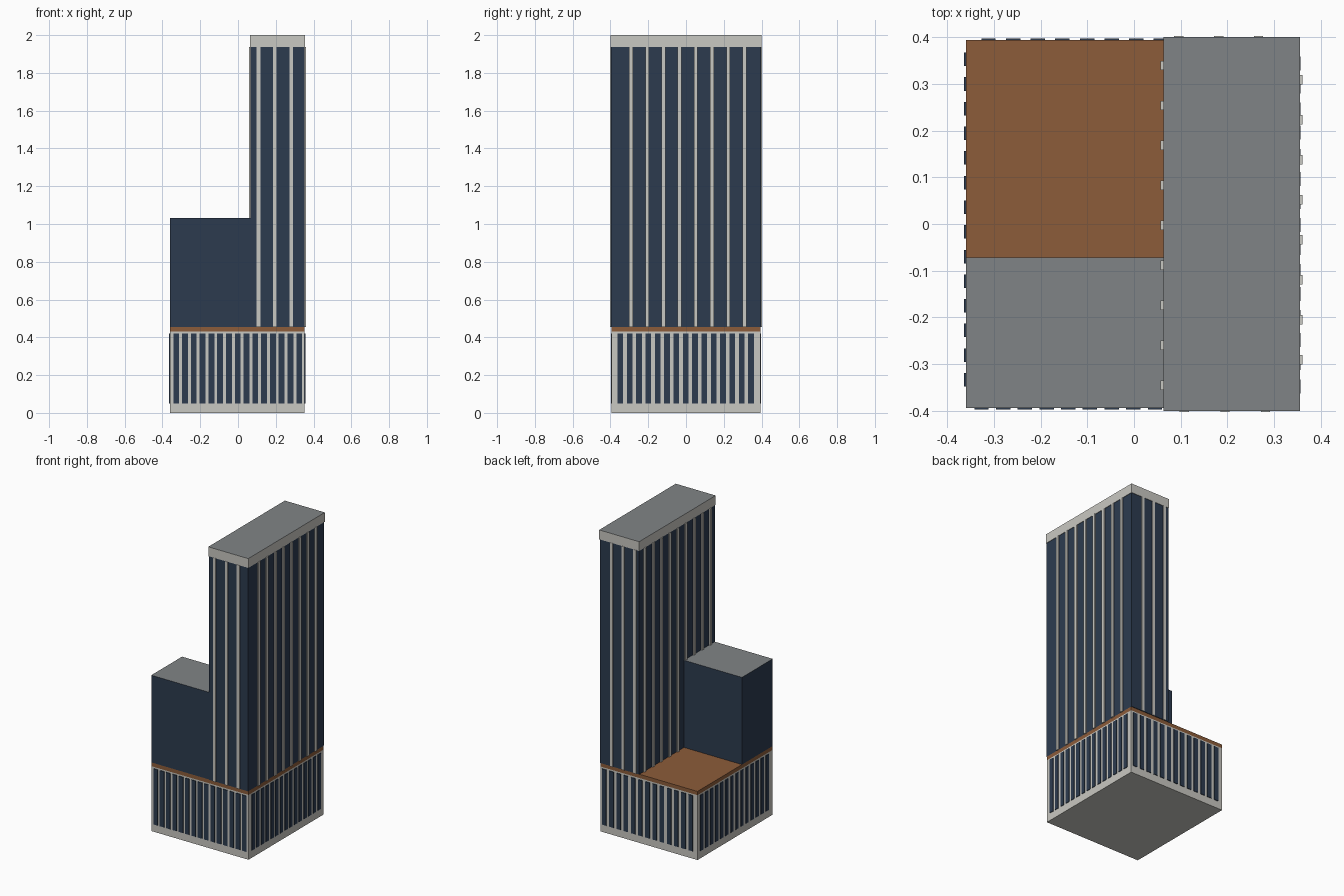
import bpy, bmesh

if "Cube" in bpy.data.objects:
    bpy.data.objects.remove(bpy.data.objects["Cube"])


def material(name, rgb):
    m = bpy.data.materials.new(name)
    lin = [((c / 255 + 0.055) / 1.055) ** 2.4 for c in rgb]
    m.diffuse_color = (*lin, 1)
    m.use_nodes = True
    m.node_tree.nodes["Principled BSDF"].inputs["Base Color"].default_value = m.diffuse_color
    return m


STONE = material("pale stone", (201, 200, 194))
GLASS = material("navy glass", (44, 59, 79))
ROOF = material("roof grey", (128, 132, 134))
CLAY = material("terracotta", (140, 92, 58))


def boxes(name, spans, mat, top=None):
    """One object made of boxes, each given as (x0, x1, y0, y1, z0, z1)."""
    bm = bmesh.new()
    for x0, x1, y0, y1, z0, z1 in spans:
        for v in bmesh.ops.create_cube(bm, size=1)["verts"]:
            v.co = (x1 if v.co.x > 0 else x0,
                    y1 if v.co.y > 0 else y0,
                    z1 if v.co.z > 0 else z0)
    bm.normal_update()
    mesh = bpy.data.meshes.new(name)
    mesh.materials.append(mat)
    if top:
        mesh.materials.append(top)
        for f in bm.faces:
            f.material_index = int(f.normal.z > 0.9)
    bm.to_mesh(mesh)
    bm.free()
    ob = bpy.data.objects.new(name, mesh)
    bpy.context.collection.objects.link(ob)


def strips(name, axis, wall, out, first, last, count, width, z0, z1, mat):
    """Evenly spaced vertical strips on a wall; axis is the wall's normal."""
    lo, hi = sorted((wall, wall + out))
    spans = []
    for i in range(count):
        c = first + (last - first) * i / (count - 1)
        a, b = c - width / 2, c + width / 2
        spans.append((lo, hi, a, b, z0, z1) if axis == "x"
                     else (a, b, lo, hi, z0, z1))
    boxes(name, spans, mat)


# Main extents
L, R, F, B = -0.36, 0.353, -0.394, 0.394
TX = 0.065

# Podium, terracotta terrace and low block
boxes("podium", [(L, R, F, B, 0, 0.43)], STONE)
boxes("terrace_band", [(L, R, F, B, 0.43, 0.455)], CLAY)
boxes("low_block", [(L, TX, F, -0.072, 0.455, 1.033)], GLASS, ROOF)

# Tower and its cap
boxes("tower", [(TX, R, -0.398, 0.398, 0.455, 1.938)], GLASS)
boxes("tower_cap", [(0.063, 0.356, -0.401, 0.401, 1.938, 2.0)], STONE, ROOF)

# Podium window strips
strips("front_windows", "y", F, -0.004, -0.327, 0.324, 15, 0.031, 0.05, 0.42, GLASS)
strips("back_windows", "y", B, 0.004, -0.312, 0.322, 13, 0.031, 0.05, 0.42, GLASS)
strips("right_windows", "x", R, 0.004, -0.348, 0.344, 15, 0.030, 0.05, 0.42, GLASS)
strips("left_windows", "x", L, -0.004, -0.334, 0.353, 14, 0.029, 0.05, 0.42, GLASS)

# Tower fins
strips("front_fins", "y", -0.398, -0.005, 0.108, 0.282, 3, 0.02, 0.455, 1.938, STONE)
strips("back_fins", "y", 0.398, 0.005, 0.096, 0.267, 3, 0.02, 0.455, 1.938, STONE)
strips("right_fins", "x", R, 0.008, -0.291, 0.309, 8, 0.02, 0.455, 1.938, STONE)
strips("left_fins", "x", TX, -0.008, -0.346, 0.340, 9, 0.02, 0.455, 1.938, STONE)
